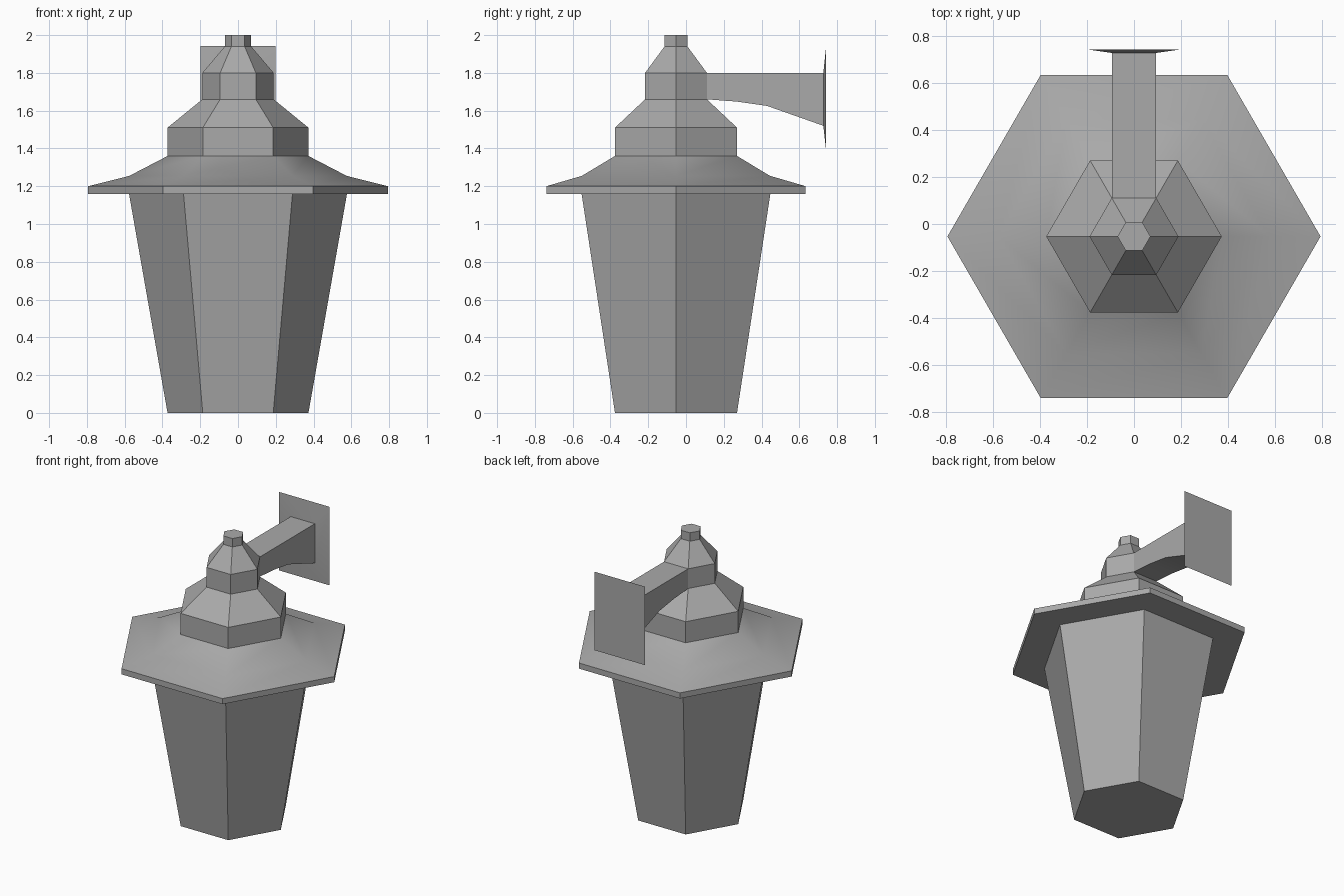
import bpy
import bmesh
import math

cube = bpy.data.objects.get("Cube")
if cube:
    bpy.data.objects.remove(cube, do_unlink=True)

AXIS_Y = -0.053      # lantern axis, set forward of the wall plate
NECK_R = 0.189       # the bracket is as wide as one neck facet

grey = bpy.data.materials.new("painted_grey_metal")
grey.use_nodes = True
grey.diffuse_color = (0.4, 0.4, 0.4, 1)
grey.node_tree.nodes["Principled BSDF"].inputs["Base Color"].default_value = (0.4, 0.4, 0.4, 1)


def loft(name, rings, cap_start=True, cap_end=True):
    """Bridge equal-length rings of points into one solid part."""
    bm = bmesh.new()
    loops = [[bm.verts.new(p) for p in ring] for ring in rings]
    n = len(loops[0])
    for a, b in zip(loops, loops[1:]):
        for i in range(n):
            j = (i + 1) % n
            bm.faces.new((a[i], a[j], b[j], b[i]))
    if cap_start:
        bm.faces.new(loops[0][::-1])
    if cap_end:
        bm.faces.new(loops[-1])
    bmesh.ops.recalc_face_normals(bm, faces=bm.faces)
    mesh = bpy.data.meshes.new(name)
    bm.to_mesh(mesh)
    bm.free()
    mesh.materials.append(grey)
    obj = bpy.data.objects.new(name, mesh)
    bpy.context.collection.objects.link(obj)
    bpy.ops.object.select_all(action='DESELECT')
    obj.select_set(True)
    bpy.context.view_layer.objects.active = obj
    bpy.ops.object.shade_smooth_by_angle(angle=math.radians(30))
    return obj


def hexagon(r, z):
    return [(r * math.cos(k * math.pi / 3), AXIS_Y + r * math.sin(k * math.pi / 3), z)
            for k in range(6)]


def hex_part(name, profile, **caps):
    return loft(name, [hexagon(r, z) for r, z in profile], **caps)


def upright_rect(half_w, y, low, high):
    return [(-half_w, y, low), (half_w, y, low), (half_w, y, high), (-half_w, y, high)]


# Tapered six-sided lantern body
hex_part("lantern_body", [(0.373, 0), (0.577, 1.16)], cap_end=False)

# Wide flared roof with a thin rim
hex_part("roof", [(0.793, 1.16), (0.793, 1.2), (0.575, 1.255), (0.373, 1.36)], cap_end=False)

# Stepped crown: collar, neck and finial
hex_part("crown", [(0.373, 1.36), (0.373, 1.51), (NECK_R, 1.66), (NECK_R, 1.8),
                   (0.07, 1.94), (0.07, 2.0)], cap_start=False)

# Bracket arm, deepening along a curve towards the wall
neck_back = AXIS_Y + NECK_R * math.cos(math.pi / 6)
arm = [(neck_back, 1.66), (0.27, 1.648), (0.43, 1.625), (0.727, 1.52)]
loft("bracket_arm", [upright_rect(NECK_R / 2, y, low, 1.8) for y, low in arm],
     cap_start=False, cap_end=False)

# Wall plate, bevelled out from the end of the arm
loft("wall_plate", [upright_rect(NECK_R / 2, 0.727, 1.52, 1.8),
                    upright_rect(0.198, 0.742, 1.385, 1.942)], cap_start=False)
